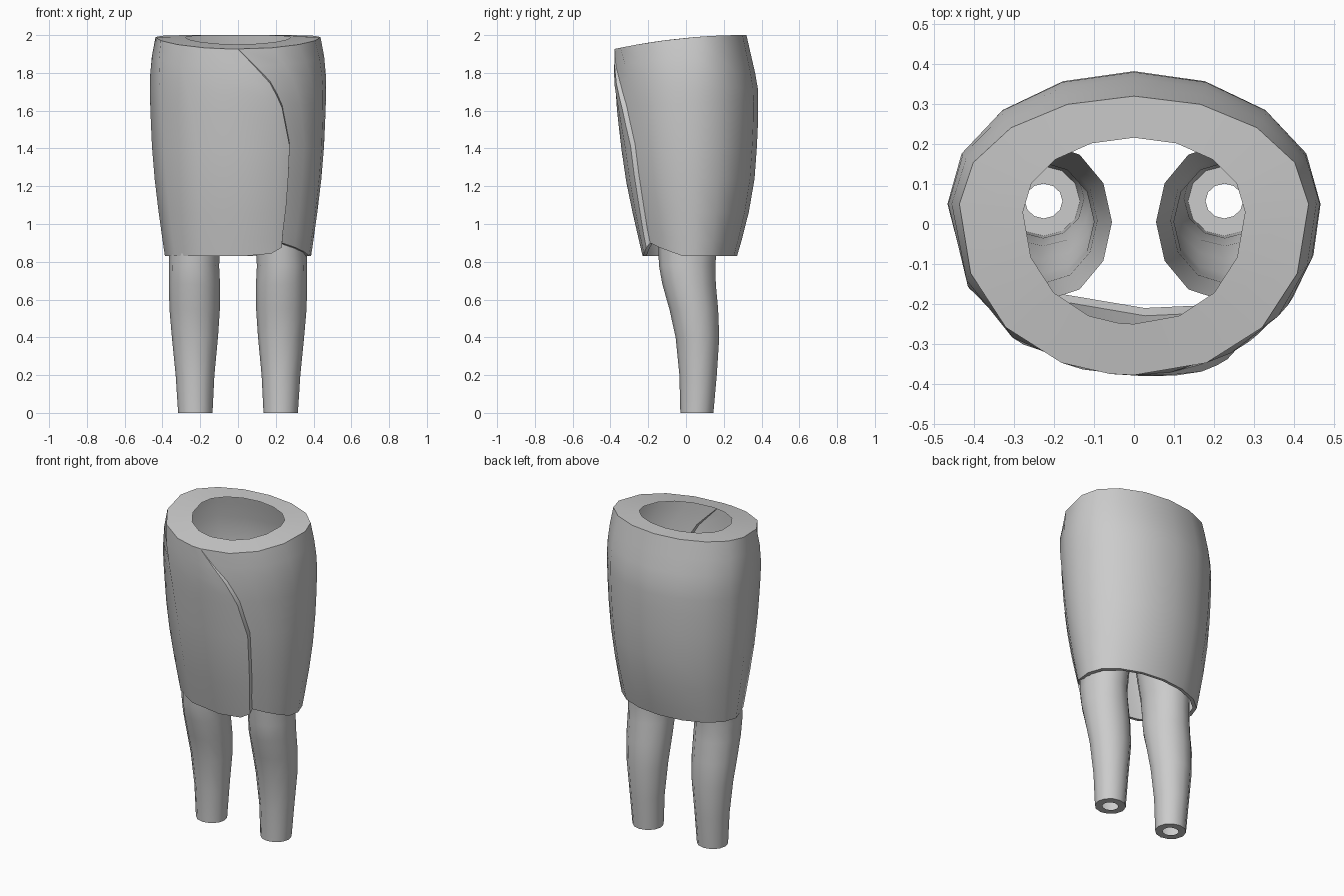
import bpy, bmesh
from math import sin, cos, asin, pi, radians, copysign

cube = bpy.data.objects.get("Cube")
if cube:
    bpy.data.objects.remove(cube)

grey = bpy.data.materials.new("plain grey")
grey.use_nodes = True
grey.diffuse_color = (0.6, 0.6, 0.6, 1)
grey.node_tree.nodes["Principled BSDF"].inputs["Base Color"].default_value = (0.6, 0.6, 0.6, 1)


def lookup(table, z):
    """Linear interpolation of rows (z, values...) at height z."""
    if z <= table[0][0]:
        return table[0][1:]
    for lo, hi in zip(table, table[1:]):
        if z <= hi[0]:
            f = (z - lo[0]) / (hi[0] - lo[0])
            return [a + (b - a) * f for a, b in zip(lo[1:], hi[1:])]
    return table[-1][1:]


def ramp(v, a, b):
    return max(0.0, min(1.0, (v - a) / (b - a)))


def skin(bm, rows):
    """Quads between successive closed rings."""
    for a, b in zip(rows, rows[1:]):
        for i in range(len(a)):
            j = (i + 1) % len(a)
            bm.faces.new((a[i], a[j], b[j], b[i]))


def finish(bm, name):
    bmesh.ops.remove_doubles(bm, verts=bm.verts, dist=.0005)
    bmesh.ops.recalc_face_normals(bm, faces=bm.faces)
    mesh = bpy.data.meshes.new(name)
    bm.to_mesh(mesh)
    bm.free()
    obj = bpy.data.objects.new(name, mesh)
    bpy.context.collection.objects.link(obj)
    mesh.materials.append(grey)
    bpy.ops.object.select_all(action='DESELECT')
    obj.select_set(True)
    bpy.context.view_layer.objects.active = obj
    bpy.ops.object.shade_smooth_by_angle(angle=radians(40))


# Wrap skirt: height, half width, front y, back y
BODY = [(.83, .387, -.222, .27), (1, .412, -.262, .32), (1.2, .438, -.305, .36),
        (1.4, .455, -.335, .375), (1.6, .464, -.36, .384), (1.72, .467, -.373, .38),
        (1.85, .463, -.378, .357), (1.95, .444, -.378, .328), (2, .435, -.378, .32)]
WAIST = (.278, -.25, .216)
# Sideways position of the stepped front edge by height
FLAP = [(.83, .22), (.9, .225), (1.1, .25), (1.37, .265), (1.62, .22), (1.76, .15), (1.92, 0)]
HEM = .83
LEVELS = (0, .07, .2, .35, .5, .62, .7, .76, .83, .91, 1)
COLUMNS = [0, .3] + list(range(1, 17))


def section(dims, phi, mid):
    """Point on a rounded outline; phi runs from the front towards -x."""
    width, front, back = dims
    s, c = sin(phi), cos(phi)
    power, depth = (.94, mid - front) if c > 0 else (1, back - mid)
    return (-width * copysign(abs(s) ** power, s),
            mid - depth * copysign(abs(c) ** power, c))


def top_height(y):
    return 2 - .155 * (.31 - y) ** 2


def wrap_skirt():
    bm = bmesh.new()
    rows = []
    for t in LEVELS:
        z0 = HEM + 1.1 * t
        edge = asin(lookup(FLAP, z0)[0] / lookup(BODY, z0)[0])
        row = []
        for i in COLUMNS:
            # Columns crowd towards the step; the sides and back stay even
            phi = 2 * pi * i / 16 - edge * max(0, 1 - i / 4, i / 4 - 3)
            flap = ramp(-phi, -.15, .5)
            corner = .05 * ramp(-phi, 0, .62) ** 4
            slant = .07 * ramp(phi - 2 * pi, -1.35, -.6)
            hem = HEM + corner + slant
            top = top_height(section(lookup(BODY, z0), phi, .05)[1])
            z = hem + (top - hem) * t
            x, y = section(lookup(BODY, z), phi, .05)
            row.append(bm.verts.new((x, y - .025 * flap * min(1, (1 - t) * 6), z)))
        rows.append(row)
    # Narrow turned-in hem and broad waist rim
    hem_rim = [bm.verts.new((v.co.x * .935, .03 + (v.co.y - .03) * .925, v.co.z)) for v in rows[0]]
    waist = []
    for i in COLUMNS:
        phi = 2 * pi * i / 16
        x, y = section(WAIST, phi, .03)
        waist.append(bm.verts.new((x, y, top_height(y))))
    # The upper outline closes at one point, so its extra columns meet the rim
    skin(bm, [hem_rim] + rows + [waist])
    finish(bm, "wrap_skirt")


# Open-topped legs: height, inner x, outer x, front y, back y
LEG = [(0, .135, .317, -.03, .145), (.2, .125, .33, -.035, .163), (.4, .106, .35, -.055, .176),
       (.55, .096, .363, -.088, .17), (.68, .095, .366, -.125, .158), (.78, .1, .366, -.143, .155),
       (.9, .092, .362, -.148, .165), (1.2, .055, .38, -.19, .2)]


def leg(name, side):
    bm = bmesh.new()

    def ring(row, wall):
        z, x0, x1, y0, y1 = row
        angles = [2 * pi * i / 12 for i in range(12)]
        return [bm.verts.new((side * ((x0 + x1) / 2 + ((x1 - x0) / 2 - wall) * cos(a)),
                              (y0 + y1) / 2 + ((y1 - y0) / 2 - wall) * sin(a), z))
                for a in angles]

    # Thin tube with a flat ring closing most of the foot end
    skin(bm, [ring(LEG[0], .044)] + [ring(r, 0) for r in LEG])
    finish(bm, name)


wrap_skirt()
leg("left_leg", 1)
leg("right_leg", -1)
